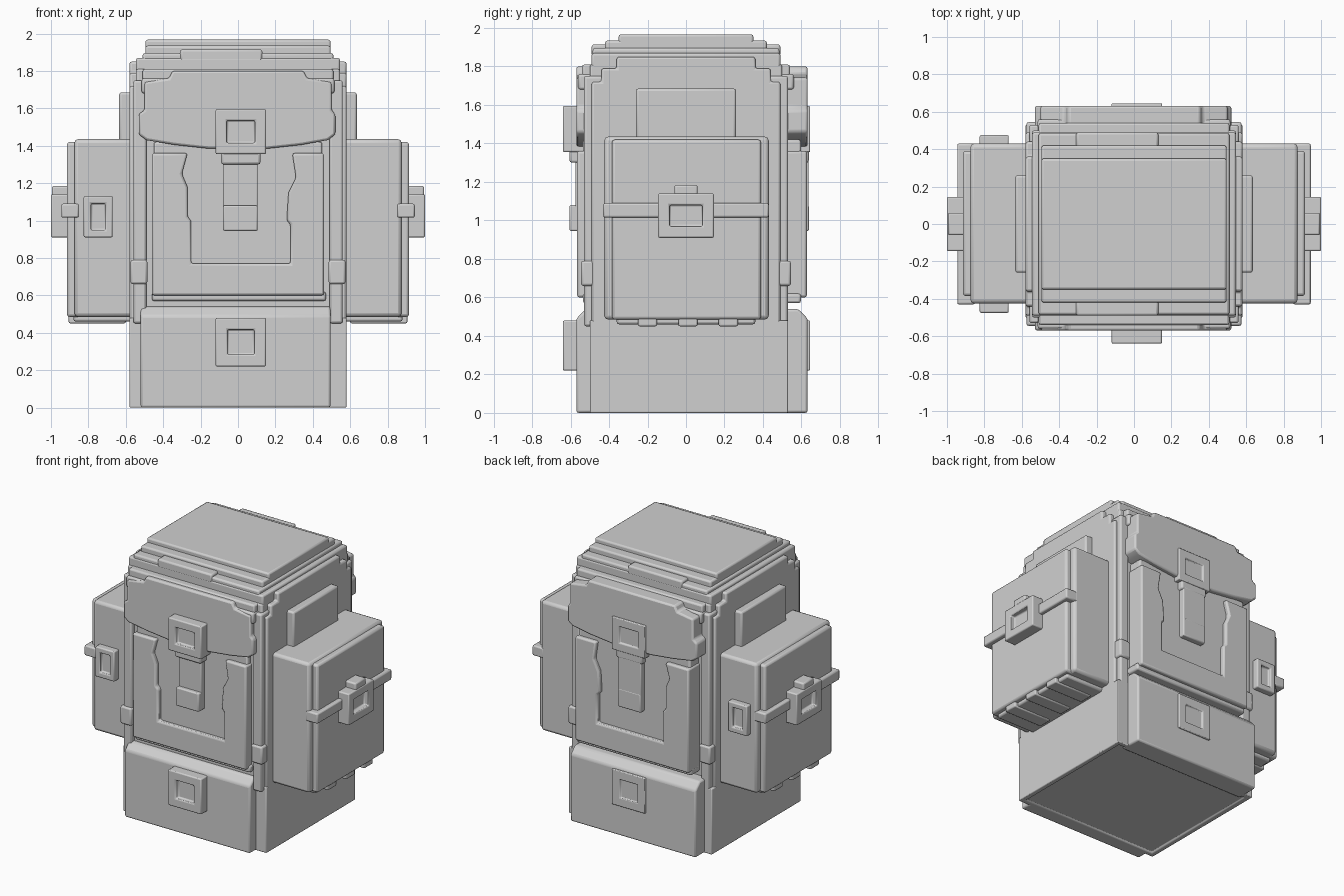
import bpy, bmesh
from mathutils import Vector

if "Cube" in bpy.data.objects:
    bpy.data.objects.remove(bpy.data.objects["Cube"])

grey = bpy.data.materials.new("plain_grey")
grey.diffuse_color = (0.63, 0.63, 0.63, 1)
grey.use_nodes = True
grey.node_tree.nodes["Principled BSDF"].inputs["Base Color"].default_value = grey.diffuse_color


def finish(name, bm, bevel=0.012):
    bmesh.ops.recalc_face_normals(bm, faces=bm.faces)
    me = bpy.data.meshes.new(name)
    bm.to_mesh(me)
    bm.free()
    me.materials.append(grey)
    ob = bpy.data.objects.new(name, me)
    bpy.context.collection.objects.link(ob)
    if bevel:
        m = ob.modifiers.new("soft_edges", 'BEVEL')
        m.width, m.segments, m.limit_method = bevel, 2, 'ANGLE'
    bpy.ops.object.select_all(action='DESELECT')
    ob.select_set(True)
    bpy.context.view_layer.objects.active = ob
    bpy.ops.object.shade_smooth_by_angle()
    return ob


def box_mesh(x0, x1, y0, y1, z0, z1):
    bm = bmesh.new()
    bmesh.ops.create_cube(bm, size=1)
    for v in bm.verts:
        v.co = Vector(((x0, x1)[v.co.x > 0], (y0, y1)[v.co.y > 0], (z0, z1)[v.co.z > 0]))
    return bm


def ordered(a, b):
    return min(a, b), max(a, b)


def box(name, x, y, z, bevel=0.012):
    return finish(name, box_mesh(*ordered(*x), *ordered(*y), *z), bevel)


def prism(name, pts, d0, d1, axis='y', bevel=0.012):
    """Extrude an outline (across, z) along an axis."""
    bm = bmesh.new()
    put = (lambda u, w, d: (u, d, w)) if axis == 'y' else (lambda u, w, d: (d, u, w))
    face = bm.faces.new([bm.verts.new(put(u, w, d0)) for u, w in pts])
    new = bmesh.ops.extrude_face_region(bm, geom=[face])['geom']
    step = Vector(put(0, 0, d1 - d0))
    bmesh.ops.translate(bm, vec=step, verts=[v for v in new if isinstance(v, bmesh.types.BMVert)])
    return finish(name, bm, bevel)


def sink(bm, direction, border, depth):
    """Cut a straight-walled socket into the face that looks along direction."""
    bm.normal_update()
    d = Vector(direction)
    face = max(bm.faces, key=lambda f: f.normal.dot(d))
    bmesh.ops.inset_region(bm, faces=[face], thickness=border)
    floor = bmesh.ops.extrude_discrete_faces(bm, faces=[face])['faces'][0]
    bmesh.ops.translate(bm, verts=floor.verts, vec=-d * depth)


def buckle(name, x, y, z, direction, border, depth=0.03):
    bm = box_mesh(*ordered(*x), *ordered(*y), *z)
    sink(bm, direction, border, depth)
    return finish(name, bm, 0.008)


# Base block with a shallow sunken underside
bm = box_mesh(-0.58, 0.58, -0.5, 0.53, 0.0, 0.48)
sink(bm, (0, 0, -1), 0.05, 0.012)
finish("base", bm, 0.008)

# Main body and stepped lid
box("body", (-0.545, 0.545), (-0.5, 0.5), (0.45, 1.81))
side = [(-0.49, 0.45), (-0.49, 1.72), (-0.44, 1.72), (-0.44, 1.79), (-0.36, 1.79), (-0.36, 1.85)]
prism("side_panels", side + [(-y, z) for y, z in reversed(side)], -0.58, 0.58, 'x')
for i, (x, y, z0, z1) in enumerate([(0.51, 0.54, 1.7, 1.81), (0.545, 0.49, 1.75, 1.87),
                                    (0.51, 0.485, 1.8, 1.895), (0.495, 0.42, 1.85, 1.935),
                                    (0.495, 0.35, 1.9, 1.967)]):
    box(f"lid_step_{i}", (-x, x), (-y, y), (z0, z1))

# Front and back faces share one layout at different depths
FLAP = [(-0.50, 1.74), (-0.50, 1.59), (-0.53, 1.57), (-0.53, 1.46), (-0.49, 1.43), (-0.34, 1.405),
        (-0.16, 1.385), (0.16, 1.385), (0.34, 1.405), (0.48, 1.43), (0.52, 1.46), (0.52, 1.57),
        (0.50, 1.59), (0.50, 1.74), (0.37, 1.76), (0.35, 1.80), (-0.35, 1.80), (-0.37, 1.76)]
POCKET = [(-0.46, 0.6), (0.46, 0.6), (0.46, 1.36), (0.29, 1.36), (0.31, 1.23), (0.27, 1.15),
          (0.26, 1.0), (0.28, 0.98), (0.28, 0.77), (-0.25, 0.77), (-0.25, 1.0), (-0.27, 1.02),
          (-0.27, 1.18), (-0.30, 1.25), (-0.27, 1.36), (-0.46, 1.36)]
for side_name, s, panel, knob, hole in (("front", -1, 0.57, 0.64, 0.03), ("back", 1, 0.632, 0.645, 0.012)):
    d = (0, s, 0)
    lift = panel - 0.57
    near, far = s * 0.4, s * panel
    # base panel slopes back at its top edge
    sloped = [(s * 0.47, 0.0), (far, 0.0), (far, 0.49), (s * (panel - 0.05), 0.54), (s * 0.47, 0.54)]
    prism(f"{side_name}_base_panel", sloped, -0.52, 0.495, 'x')
    buckle(f"{side_name}_base_buckle", (-0.12, 0.15), (near, s * knob), (0.22, 0.48), d, 0.09, hole)
    prism(f"{side_name}_flap", FLAP, near, far)
    prism(f"{side_name}_pocket_rim", POCKET, near, s * (panel - 0.004))
    box(f"{side_name}_pocket_panel", (-0.45, 0.45), (near, s * (0.535 + lift)), (0.58, 1.42))
    box(f"{side_name}_pocket_lip", (-0.46, 0.47), (near, s * (panel - 0.035)), (0.57, 0.62))
    buckle(f"{side_name}_flap_buckle", (-0.12, 0.15), (near, s * knob), (1.355, 1.595), d, 0.085, hole)
    box(f"{side_name}_buckle_base", (-0.09, 0.12), (near, s * (panel + knob) / 2), (1.30, 1.40))
    box(f"{side_name}_tongue", (-0.08, 0.105), (near, s * (panel + 0.005)), (0.96, 1.36), 0.006)
    box(f"{side_name}_tongue_tip", (-0.08, 0.105), (near, s * (panel + knob) / 2), (0.945, 1.08), 0.008)
    # small ridge where the flap meets the lid
    box(f"{side_name}_lid_ridge", (-0.31, 0.13), (near, s * 0.49), (1.85, 1.915))
    for m in (-1, 1):
        # corner straps with slider knobs
        box(f"{side_name}_corner_strap", (m * 0.49, m * 0.56), (near, s * 0.53), (0.45, 1.75))
        box(f"{side_name}_slider", (m * 0.485, m * 0.575), (near, s * 0.545), (0.66, 0.79))
        box(f"{side_name}_lid_corner", (m * 0.30, m * 0.515), (near, s * 0.56), (1.68, 1.76))

# Side pouches, straps and buckles
for m, label in ((1, "right"), (-1, "left")):
    box(f"{label}_side_patch", (m * 0.5, m * 0.635), (-0.26, 0.26), (1.40, 1.685))
    box(f"{label}_pouch", (m * 0.5, m * 0.875), (-0.425, 0.43), (0.485, 1.435), 0.02)
    box(f"{label}_pouch_foot", (m * 0.5, m * 0.88), (-0.36, 0.36), (0.46, 0.6), 0.012)
    box(f"{label}_pouch_face", (m * 0.7, m * 0.915), (-0.385, 0.39), (0.485, 1.42), 0.015)
    for y0 in (-0.25, -0.04, 0.17):
        box(f"{label}_pouch_tab", (m * 0.6, m * 0.905), (y0, y0 + 0.1), (0.45, 0.52), 0.008)
    box(f"{label}_pouch_strap", (m * 0.85, m * 0.945), (-0.43, 0.43), (1.015, 1.09), 0.01)
    buckle(f"{label}_pouch_buckle", (m * 0.85, m), (-0.145, 0.145), (0.91, 1.14), (m, 0, 0), 0.085, 0.04)
    box(f"{label}_buckle_top", (m * 0.85, m * 0.995), (-0.06, 0.06), (1.1, 1.185), 0.01)

# Small buckles on the left pouch only
for s in (-1, 1):
    buckle("left_pouch_small_buckle", (-0.825, -0.67), (s * 0.4, s * 0.475), (0.91, 1.13), (0, s, 0), 0.055, 0.025)
